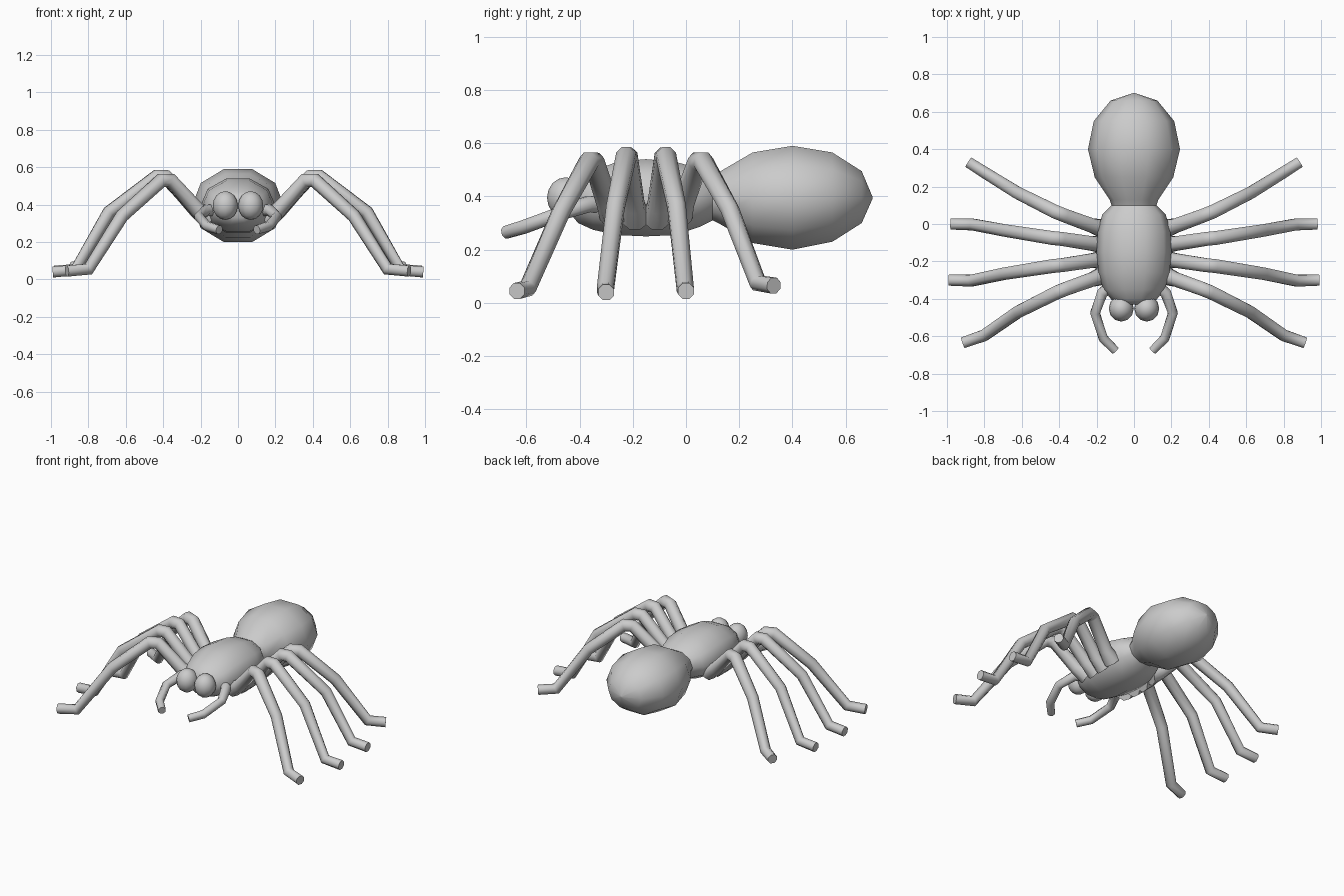
import bpy, bmesh, math
from mathutils import Vector

if "Cube" in bpy.data.objects:
    bpy.data.objects.remove(bpy.data.objects["Cube"])


def finish(name, bm):
    bmesh.ops.recalc_face_normals(bm, faces=bm.faces)
    me = bpy.data.meshes.new(name)
    bm.to_mesh(me)
    bm.free()
    ob = bpy.data.objects.new(name, me)
    bpy.context.collection.objects.link(ob)
    bpy.ops.object.select_all(action='DESELECT')
    ob.select_set(True)
    bpy.context.view_layer.objects.active = ob
    bpy.ops.object.shade_smooth_by_angle(angle=math.radians(50))
    return ob


def skin_rings(bm, rings):
    n = len(rings[0])
    for a, b in zip(rings, rings[1:]):
        for i in range(n):
            j = (i + 1) % n
            bm.faces.new((a[i], a[j], b[j], b[i]))
    bm.faces.new(rings[0])
    bm.faces.new(rings[-1])


def loft(name, sections, n=10):
    """Sections along y: (y, z bottom, z top, half width)."""
    bm = bmesh.new()
    rings = []
    for y, z0, z1, w in sections:
        rz = (z1 - z0) / 2 / math.sin(math.radians(72))
        rings.append([bm.verts.new((w * math.cos(math.tau * i / n), y,
                                    (z0 + z1) / 2 + rz * math.sin(math.tau * i / n)))
                      for i in range(n)])
    skin_rings(bm, rings)
    return finish(name, bm)


def tube(name, pts, radii, side, n=8):
    """Limb swept along pts, mitred at each joint."""
    bm = bmesh.new()
    P = [Vector((x * side, y, z)) for x, y, z in pts]
    rings = []
    for k, p in enumerate(P):
        d1 = (P[min(k + 1, len(P) - 1)] - P[min(k, len(P) - 2)]).normalized()
        d0 = (P[max(k, 1)] - P[max(k - 1, 0)]).normalized()
        t = (d0 + d1).normalized()
        u = t.cross(Vector((0, 0, 1))).normalized()
        v = u.cross(t)
        rings.append([bm.verts.new(p + radii[k] * (
            u * math.cos(math.tau * (i + .5) / n) + v * math.sin(math.tau * (i + .5) / n)))
            for i in range(n)])
    skin_rings(bm, rings)
    return finish(name, bm)


# abdomen, waist and thorax in one skin
loft("body", [
    (-0.43, 0.33, 0.44, 0.07), (-0.405, 0.30, 0.465, 0.12), (-0.35, 0.275, 0.495, 0.165),
    (-0.26, 0.255, 0.53, 0.19), (-0.15, 0.25, 0.54, 0.20), (-0.04, 0.255, 0.53, 0.195),
    (0.05, 0.285, 0.505, 0.17), (0.10, 0.31, 0.48, 0.12), (0.13, 0.295, 0.495, 0.13),
    (0.25, 0.225, 0.565, 0.21), (0.40, 0.20, 0.59, 0.246), (0.55, 0.23, 0.565, 0.215),
    (0.66, 0.30, 0.495, 0.125), (0.70, 0.39, 0.40, 0.005)])

# legs, rear to front: path and radii
R = (0.056, 0.042, 0.040, 0.040, 0.036, 0.034, 0.032)
LEGS = {
    "rear_leg": [(0.15, -0.03, 0.33), (0.22, -0.01, 0.375), (0.37, 0.045, 0.53),
                 (0.42, 0.065, 0.53), (0.62, 0.165, 0.35), (0.79, 0.27, 0.075), (0.885, 0.33, 0.065)],
    "mid_rear_leg": [(0.15, -0.11, 0.32), (0.22, -0.105, 0.365), (0.385, -0.08, 0.55),
                     (0.435, -0.075, 0.55), (0.69, -0.035, 0.36), (0.86, -0.003, 0.055), (0.98, 0.0, 0.045)],
    "mid_front_leg": [(0.15, -0.19, 0.32), (0.22, -0.195, 0.365), (0.385, -0.22, 0.55),
                      (0.435, -0.225, 0.55), (0.69, -0.265, 0.36), (0.87, -0.303, 0.05), (0.99, -0.30, 0.04)],
    "front_leg": [(0.15, -0.27, 0.33), (0.22, -0.295, 0.375), (0.36, -0.345, 0.53),
                  (0.41, -0.365, 0.53), (0.62, -0.47, 0.34), (0.80, -0.595, 0.055), (0.915, -0.635, 0.045)],
}
PALP = [(0.12, -0.33, 0.37), (0.17, -0.37, 0.37), (0.208, -0.475, 0.335),
        (0.165, -0.61, 0.285), (0.10, -0.677, 0.265)]

for side, tag in ((1, "right"), (-1, "left")):
    for name, pts in LEGS.items():
        tube(f"{name}_{tag}", pts, R, side)
    # feelers beside the head
    tube(f"feeler_{tag}", PALP, (0.035, 0.032, 0.028, 0.027, 0.025), side)
    # jaw lobes
    bm = bmesh.new()
    bmesh.ops.create_uvsphere(bm, u_segments=12, v_segments=8, radius=1)
    for v in bm.verts:
        v.co = Vector((side * 0.068 + v.co.x * 0.067, -0.452 + v.co.y * 0.07, 0.395 + v.co.z * 0.077))
    finish(f"jaw_{tag}", bm)
